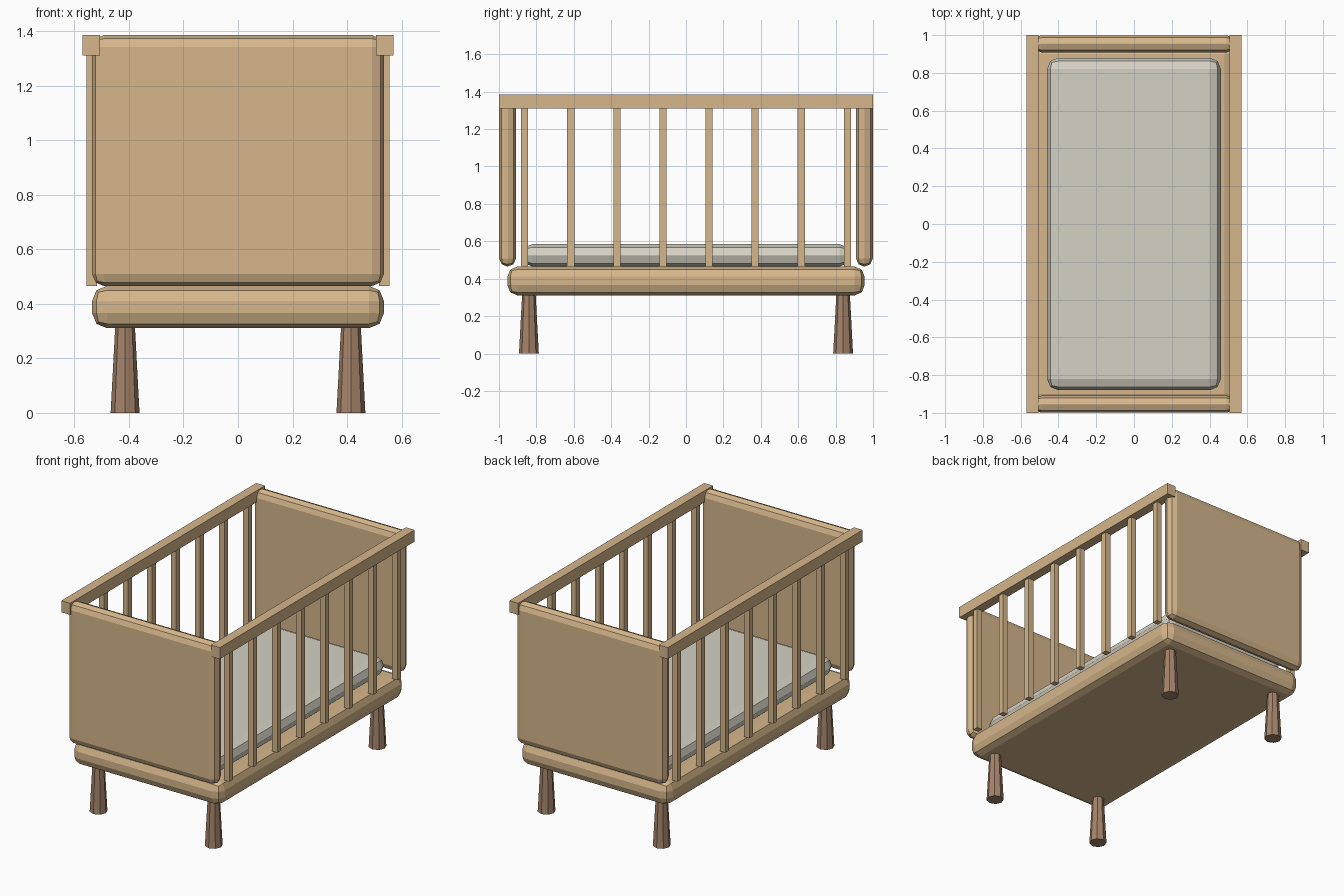
import bpy

cube = bpy.data.objects.get("Cube")
if cube:
    bpy.data.objects.remove(cube, do_unlink=True)


def material(name, rgb):
    mat = bpy.data.materials.new(name)
    mat.use_nodes = True
    color = (*rgb, 1.0)
    mat.diffuse_color = color
    mat.node_tree.nodes["Principled BSDF"].inputs["Base Color"].default_value = color
    return mat


light_wood = material("light wood", (0.67, 0.47, 0.26))
dark_wood = material("dark wood", (0.37, 0.23, 0.145))
fabric = material("mattress fabric", (0.665, 0.64, 0.55))


def box(name, center, size, mat, bevel=0.0):
    """Box with an optional two-step rounded edge."""
    bpy.ops.mesh.primitive_cube_add(size=1, location=center)
    obj = bpy.context.object
    obj.name = name
    obj.scale = size
    bpy.ops.object.transform_apply(location=False, rotation=False, scale=True)
    obj.data.materials.append(mat)
    if bevel:
        mod = obj.modifiers.new("rounded edges", "BEVEL")
        mod.width = bevel
        mod.segments = 2
        mod.limit_method = "ANGLE"
    return obj


# Base platform and mattress
box("base", (0, 0, 0.388), (1.07, 1.91, 0.155), light_wood, 0.055)
box("mattress", (0, 0, 0.525), (0.92, 1.76, 0.12), fabric, 0.059)

# End panels
for end, y in (("front", -1), ("back", 1)):
    box(end + "_panel", (0, y * 0.954, 0.925), (1.07, 0.09, 0.92), light_wood, 0.044)

# Side rails, spindles and legs
for side, x in (("left", 1), ("right", -1)):
    box(side + "_rail", (x * 0.538, 0, 1.348), (0.063, 2.0, 0.075), light_wood)

    for i in range(8):
        y = (i - 3.5) * 0.2465
        box(f"{side}_spindle_{i + 1}", (x * 0.536, y, 0.89), (0.038, 0.038, 0.85), light_wood)

    for end, y in (("front", -1), ("back", 1)):
        bpy.ops.mesh.primitive_cone_add(vertices=8, radius1=0.053, radius2=0.036,
                                        depth=0.32, location=(x * 0.414, y * 0.84, 0.16))
        leg = bpy.context.object
        leg.name = f"{end}_{side}_leg"
        leg.data.materials.append(dark_wood)
